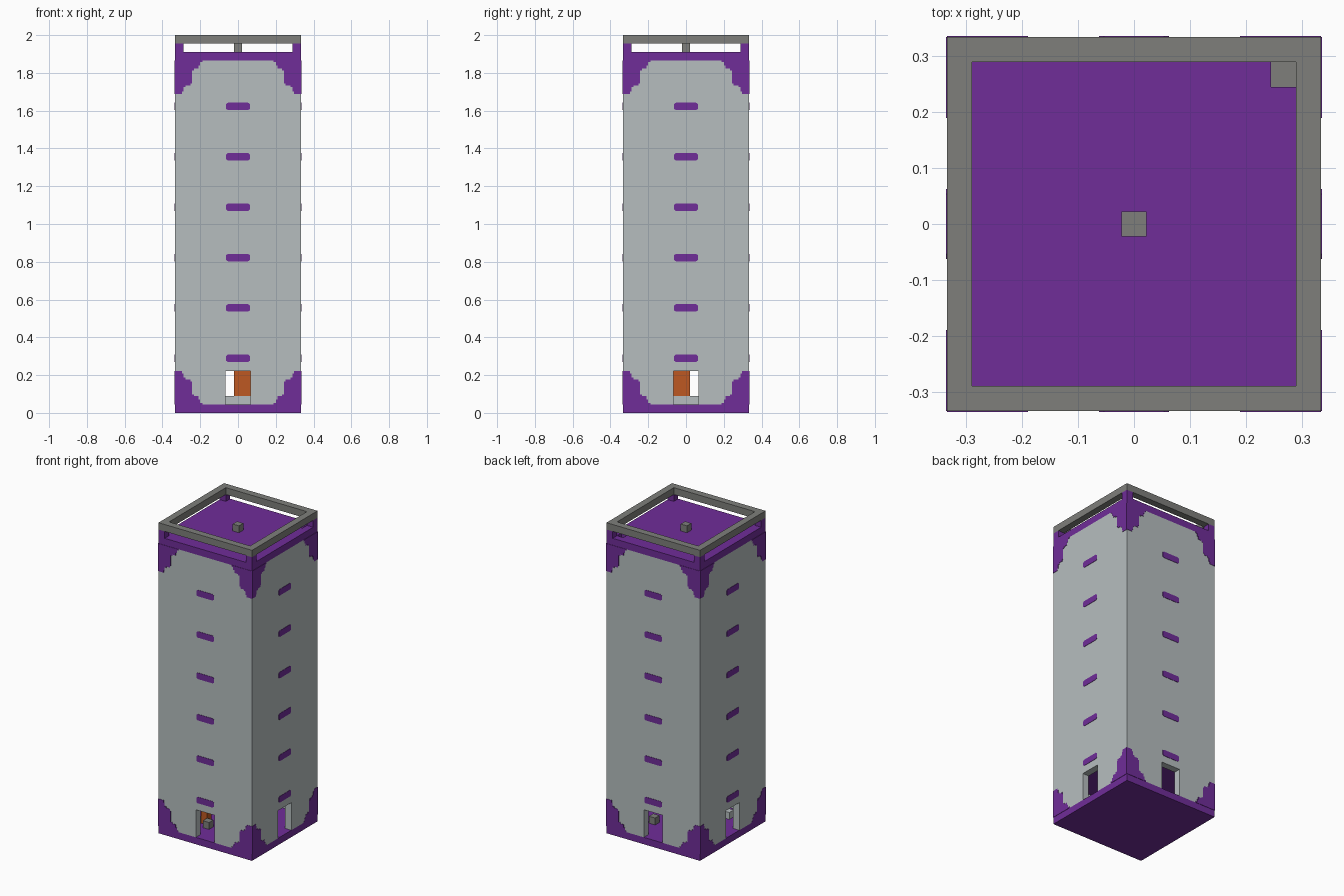
import bpy, bmesh
from math import pi
from mathutils import Matrix

cube = bpy.data.objects.get("Cube")
if cube:
    bpy.data.objects.remove(cube)

U = 2 / 45      # one block
H = 7.5         # half width of the tower in blocks


def material(name, rgb):
    linear = [((c / 255 + 0.055) / 1.055) ** 2.4 for c in rgb] + [1]
    m = bpy.data.materials.new(name)
    m.use_nodes = True
    m.diffuse_color = linear
    m.node_tree.nodes["Principled BSDF"].inputs["Base Color"].default_value = linear
    return m


PURPLE = material("purple", (112, 45, 153))
WALL = material("pale grey", (182, 190, 191))
STONE = material("stone grey", (126, 127, 123))
ORANGE = material("orange", (190, 88, 34))


def finish(name, bm, mat):
    bmesh.ops.scale(bm, vec=(U, U, U), verts=bm.verts)
    bmesh.ops.recalc_face_normals(bm, faces=bm.faces)
    mesh = bpy.data.meshes.new(name)
    bm.to_mesh(mesh)
    bm.free()
    mesh.materials.append(mat)
    ob = bpy.data.objects.new(name, mesh)
    bpy.context.collection.objects.link(ob)
    return ob


def boxes(name, mat, spans, turns=1):
    """Boxes as (x0, x1, y0, y1, z0, z1) in blocks, repeated round the tower."""
    bm = bmesh.new()
    for t in range(turns):
        rot = Matrix.Rotation(t * pi / 2, 4, 'Z')
        for x0, x1, y0, y1, z0, z1 in spans:
            m = Matrix.Translation(((x0 + x1) / 2, (y0 + y1) / 2, (z0 + z1) / 2))
            m = rot @ m @ Matrix.Diagonal((x1 - x0, y1 - y0, z1 - z0, 1))
            bmesh.ops.create_cube(bm, size=1, matrix=m)
    return finish(name, bm, mat)


def plates(name, mat, outlines):
    """Thin painted plates from (x, z) outlines on all four walls."""
    bm = bmesh.new()
    for t in range(4):
        rot = Matrix.Rotation(t * pi / 2, 4, 'Z')
        for pts in outlines:
            face = bm.faces.new([bm.verts.new(rot @ Matrix.Translation((x, -H, z)).translation)
                                 for x, z in pts])
            out = bmesh.ops.extrude_face_region(bm, geom=[face])
            moved = [v for v in out["geom"] if isinstance(v, bmesh.types.BMVert)]
            bmesh.ops.translate(bm, verts=moved, vec=rot @ Matrix.Translation((0, -0.05, 0)).translation)
    return finish(name, bm, mat)


# Base and storey floors
boxes("base_slab", PURPLE, [(-H, H, -H, H, 0, 1)])
boxes("storey_floors", PURPLE, [(-6.5, 6.5, -6.5, 6.5, z, z + 1) for z in range(6, 42, 6)])

# Four walls, each with a doorway
boxes("walls", WALL, [(-H, -1.5, -H, -6.5, 1, 42),
                      (1.5, 6.5, -H, -6.5, 1, 42),
                      (-1.5, 1.5, -H, -6.5, 5, 42)], turns=4)

# Roof with a hatch in one corner
boxes("roof", PURPLE, [(-H, H, -H, 5.5, 42, 43),
                       (-H, 5.5, 5.5, H, 42, 43),
                       (6.5, H, 5.5, H, 42, 43),
                       (5.5, 6.5, 6.5, H, 42, 43)])
boxes("hatch_step", STONE, [(5.5, 6.5, 5.5, 6.5, 41, 42)])

# Roof rail, its corner posts and the centre block
boxes("roof_posts", PURPLE, [(-H, -6.5, -H, -6.5, 43, 44)], turns=4)
boxes("roof_rail", STONE, [(-H, 6.5, -H, -6.5, 44, 45)], turns=4)
boxes("roof_block", STONE, [(-0.5, 0.5, -0.5, 0.5, 43, 44)])

# Stepped corner patches at the foot and head of each wall
step = [(0, 1), (0, 5), (0.85, 5), (0.85, 4.7), (1, 4.7), (1, 4.2), (1.25, 4.2),
        (1.25, 4), (1.85, 4), (1.85, 3.75), (2, 3.75), (2, 2.2), (2.25, 2.2), (2.25, 2),
        (2.8, 2), (2.8, 1.6), (3, 1.6), (3, 1.2), (3.25, 1.2), (3.25, 1)]
patches = [[(s * (H - d), h if low else 43 - h) for d, h in step]
           for s in (-1, 1) for low in (True, False)]
plates("corner_patches", PURPLE, patches)

# Narrow painted slots at every storey
slot = [(-1.4, 0.2), (-1.2, 0.05), (1.2, 0.05), (1.4, 0.2),
        (1.4, 0.8), (1.2, 0.95), (-1.2, 0.95), (-1.4, 0.8)]
plates("wall_slots", PURPLE, [[(x, z + k) for x, z in slot] for k in range(6, 42, 6)])

# Ground floor furnishings
boxes("centre_plinth", WALL, [(-1.5, 1.5, -1.5, 1.5, 1, 2)])
boxes("centre_column", ORANGE, [(-0.5, 1.5, -1.5, 0.5, 2, 6)])
boxes("side_box", ORANGE, [(-3.5, -2.5, -3.5, -2.5, 1, 3)])
boxes("stools", STONE, [(-2.5, -1.5, -4.5, -3.5, 1, 2), (2.5, 3.5, 2.5, 3.5, 1, 2)])
boxes("pale_stool", WALL, [(-4.5, -3.5, -4.5, -3.5, 1, 2)])
